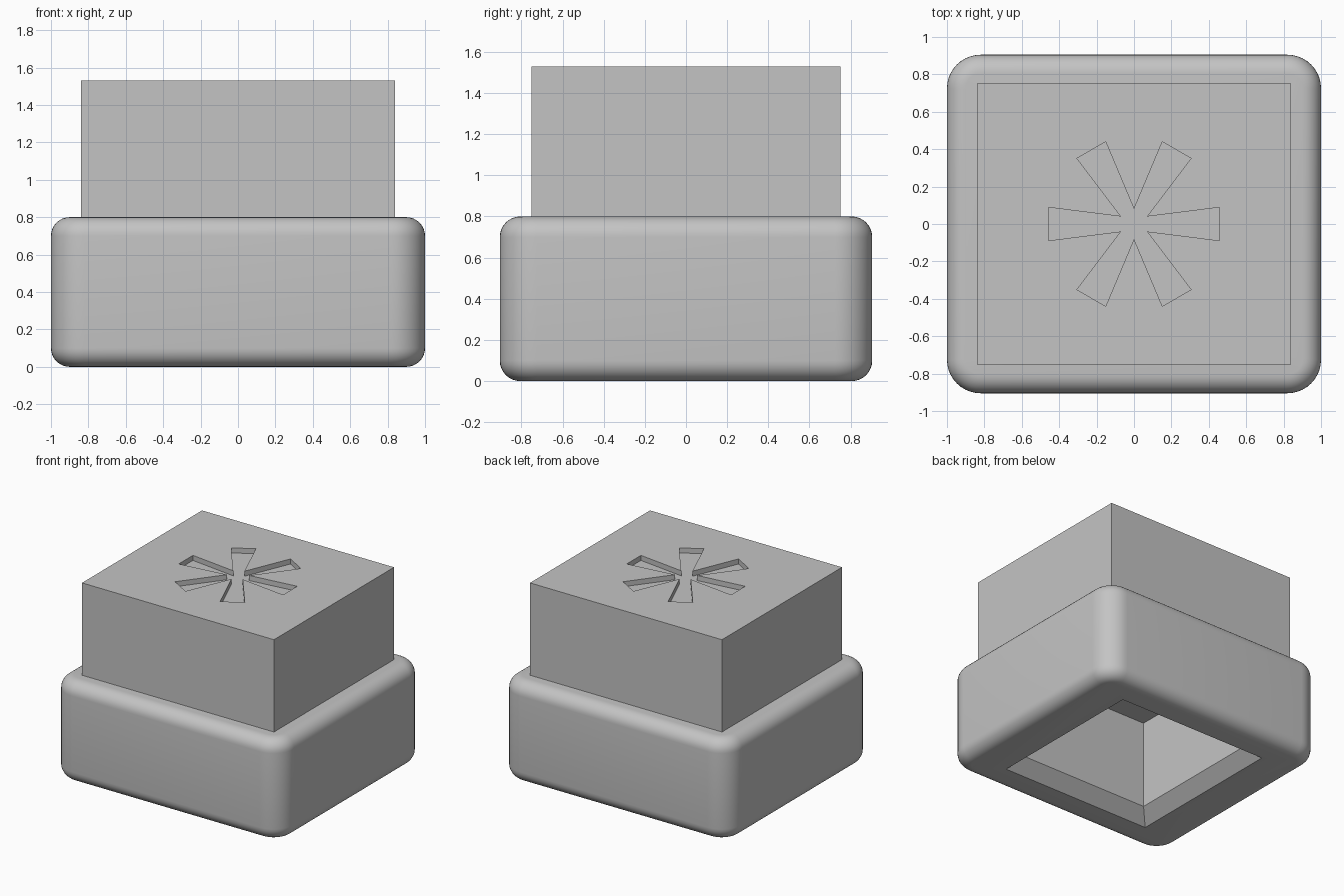
import bpy, bmesh
from math import radians, sin, cos, pi

cube = bpy.data.objects.get("Cube")
if cube:
    bpy.data.objects.remove(cube, do_unlink=True)

# One plain grey material
grey = bpy.data.materials.new("plain_grey")
grey.use_nodes = True
GREY = (0.55, 0.55, 0.55, 1)
grey.diffuse_color = GREY
grey.node_tree.nodes["Principled BSDF"].inputs["Base Color"].default_value = GREY


def finish(name, bm):
    bmesh.ops.recalc_face_normals(bm, faces=bm.faces)
    mesh = bpy.data.meshes.new(name)
    bm.to_mesh(mesh)
    bm.free()
    mesh.materials.append(grey)
    obj = bpy.data.objects.new(name, mesh)
    bpy.context.collection.objects.link(obj)
    return obj


def loft(name, sections):
    """Closed solid through stacked outlines, given as (points, z)."""
    bm = bmesh.new()
    rings = [[bm.verts.new((x, y, z)) for x, y in pts] for pts, z in sections]
    n = len(rings[0])
    for low, high in zip(rings, rings[1:]):
        for i in range(n):
            j = (i + 1) % n
            bm.faces.new((low[i], low[j], high[j], high[i]))
    bm.faces.new(rings[0])
    bm.faces.new(rings[-1])
    return finish(name, bm)


def rect(hx, hy):
    return [(-hx, -hy), (hx, -hy), (hx, hy), (-hx, hy)]


def select_only(obj):
    bpy.ops.object.select_all(action='DESELECT')
    obj.select_set(True)
    bpy.context.view_layer.objects.active = obj


def cut(target, cutter):
    mod = target.modifiers.new("cut", 'BOOLEAN')
    mod.operation = 'DIFFERENCE'
    mod.solver = 'EXACT'
    mod.object = cutter
    select_only(target)
    bpy.ops.object.modifier_apply(modifier=mod.name)
    bpy.data.objects.remove(cutter, do_unlink=True)


# Rounded base: wide vertical corners, tighter top and bottom edges
HX, HY, BASE_H = 1.0, 0.905, 0.8
bm = bmesh.new()
bmesh.ops.create_cube(bm, size=1)
for v in bm.verts:
    v.co = (v.co.x * 2 * HX, v.co.y * 2 * HY, (v.co.z + 0.5) * BASE_H)
upright = [e for e in bm.edges if abs(e.verts[0].co.z - e.verts[1].co.z) > 0.1]
bmesh.ops.bevel(bm, geom=upright, offset=0.18, segments=10, profile=0.5, affect='EDGES')
rims = [e for e in bm.edges if abs(e.verts[0].co.z - e.verts[1].co.z) < 0.01]
bmesh.ops.bevel(bm, geom=rims, offset=0.1, segments=8, profile=0.5, affect='EDGES')
base = finish("base", bm)

# Open underside: chamfered mouth leading into a straight shaft
MOUTH, SHAFT = 0.655, 0.558
slope = MOUTH - SHAFT
cut(base, loft("shaft_cutter", [
    (rect(MOUTH + 0.1, MOUTH + 0.1), -0.1),
    (rect(SHAFT, SHAFT), slope),
    (rect(SHAFT, SHAFT), 1.0),
]))
select_only(base)
bpy.ops.object.shade_smooth_by_angle(angle=radians(30))

# Block on top, its underside closing the shaft
TOP = 1.53
block = loft("upper_block", [(rect(0.84, 0.75), 0.79), (rect(0.84, 0.75), TOP)])

# Six-armed star sunk into the top
star = []
for k in range(6):
    a = k * pi / 3
    for radius, turn in ((0.465, -11), (0.465, 11), (0.08, 30)):
        t = a + radians(turn)
        star.append((radius * cos(t), radius * sin(t)))
cut(block, loft("star_cutter", [(star, TOP - 0.04), (star, TOP + 0.1)]))
